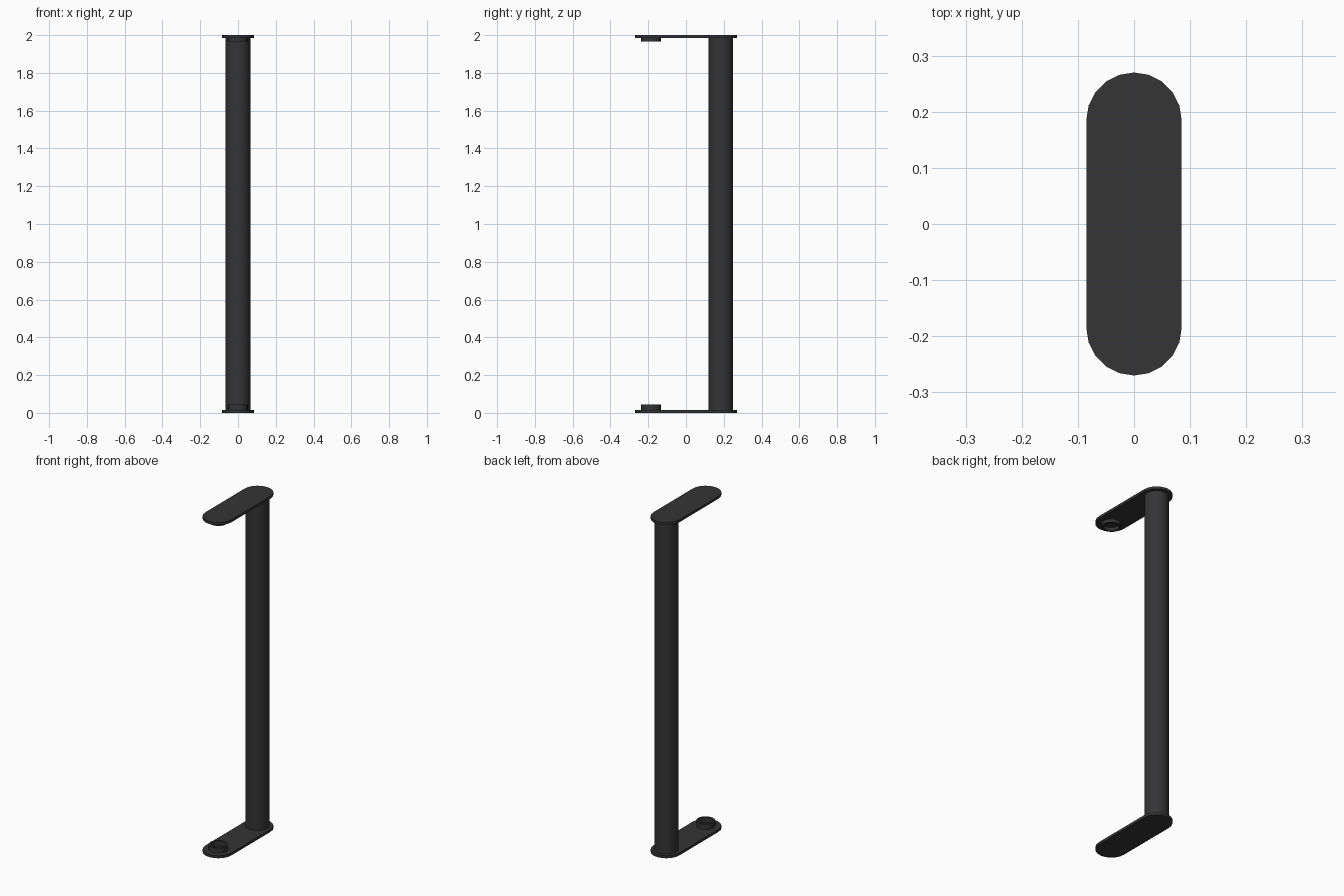
import bpy, bmesh, math

if "Cube" in bpy.data.objects:
    bpy.data.objects.remove(bpy.data.objects["Cube"])

SEG = 20       # sides of every round part
END_Y = 0.185  # distance of post and sockets from the centre
THICK = 0.015  # plate thickness

dark = bpy.data.materials.new("dark_metal")
dark.diffuse_color = (0.035, 0.035, 0.037, 1)
dark.use_nodes = True
dark.node_tree.nodes["Principled BSDF"].inputs["Base Color"].default_value = dark.diffuse_color


def finish(bm, name):
    bmesh.ops.recalc_face_normals(bm, faces=bm.faces)
    mesh = bpy.data.meshes.new(name)
    bm.to_mesh(mesh)
    bm.free()
    obj = bpy.data.objects.new(name, mesh)
    bpy.context.collection.objects.link(obj)
    mesh.materials.append(dark)
    bpy.ops.object.select_all(action='DESELECT')
    obj.select_set(True)
    bpy.context.view_layer.objects.active = obj
    bpy.ops.object.shade_smooth_by_angle(angle=math.radians(35))
    return obj


def plate(name, z):
    # Rounded-end slab: two half circles joined by straight sides
    bm = bmesh.new()
    r, half = 0.085, SEG // 2
    outline = []
    for sign in (1, -1):
        for i in range(half + 1):
            a = math.pi * i / half
            outline.append((sign * r * math.cos(a),
                            sign * (END_Y + r * math.sin(a)), z))
    face = bm.faces.new([bm.verts.new(p) for p in outline])
    ext = bmesh.ops.extrude_face_region(bm, geom=[face])
    verts = [v for v in ext["geom"] if isinstance(v, bmesh.types.BMVert)]
    bmesh.ops.translate(bm, verts=verts, vec=(0, 0, THICK))
    return finish(bm, name)


def tube(name, y, profile, seg):
    # Closed (radius, z) profile revolved around a vertical axis
    bm = bmesh.new()
    rings = [[bm.verts.new((r * math.cos(2 * math.pi * i / seg),
                            y + r * math.sin(2 * math.pi * i / seg), z))
              for i in range(seg)] for r, z in profile]
    for a, b in zip(rings, rings[1:] + rings[:1]):
        for i in range(seg):
            j = (i + 1) % seg
            bm.faces.new((a[i], a[j], b[j], b[i]))
    return finish(bm, name)


# End plates
plate("bottom_plate", 0)
plate("top_plate", 2 - THICK)

# Upright post between the plates
tube("post", END_Y, [(0.065, THICK), (0.065, 2 - THICK),
                     (0.055, 2 - THICK), (0.055, THICK)], 32)

# Ring sockets facing each other at the front ends
for name, z0, z1 in (("bottom_socket", THICK, 0.045),
                     ("top_socket", 2 - THICK, 1.965)):
    tube(name, -END_Y, [(0.052, z0), (0.052, z1), (0.041, z1), (0.041, z0)], SEG)
